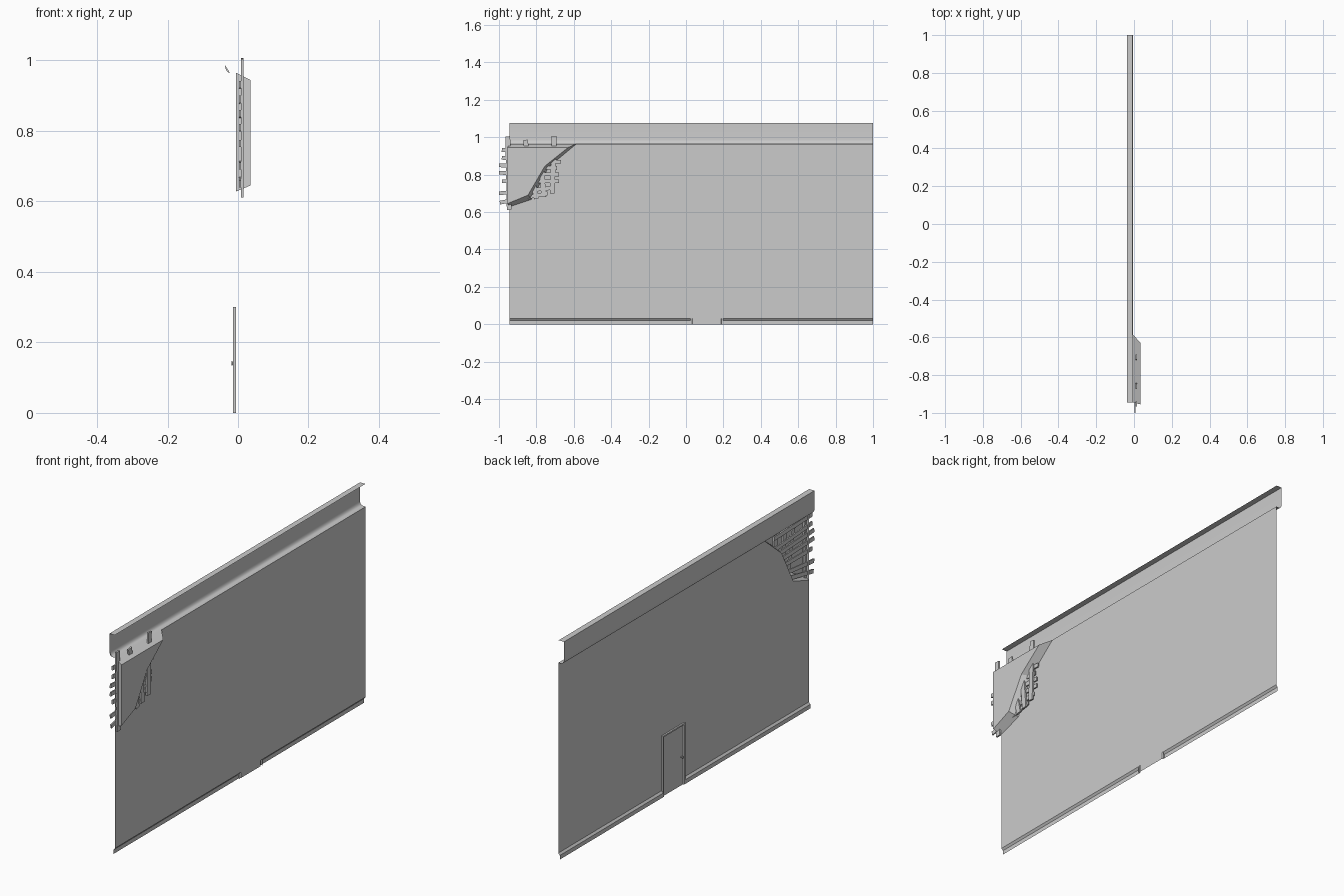
import bpy, bmesh, math
from mathutils import Matrix

if "Cube" in bpy.data.objects:
    bpy.data.objects.remove(bpy.data.objects["Cube"])

WX = -0.006            # wall plane
Y0, Y1 = -0.945, 1.0   # wall ends
D0, D1, DH = 0.024, 0.198, 0.30  # door opening


def finish(name, bm, face_room=True):
    """Store a bmesh as an object; sheets are turned to face the room (-x)."""
    bm.normal_update()
    if face_room and sum(f.normal.x * f.calc_area() for f in bm.faces) > 0:
        bmesh.ops.reverse_faces(bm, faces=bm.faces[:])
    me = bpy.data.meshes.new(name)
    bm.to_mesh(me)
    bm.free()
    ob = bpy.data.objects.new(name, me)
    bpy.context.collection.objects.link(ob)
    return ob


def loft(name, rows, close=False, cap=False):
    """Skin rows of points with quads; optionally fill the last row."""
    bm = bmesh.new()
    vs = [[bm.verts.new(p) for p in r] for r in rows]
    n = len(rows[0])
    for a, b in zip(vs, vs[1:]):
        for i in range(n if close else n - 1):
            j = (i + 1) % n
            bm.faces.new((a[i], a[j], b[j], b[i]))
    if cap:
        bm.faces.new(vs[-1])
    return finish(name, bm)


def strip(name, profile, ya, yb):
    """Run an open x-z profile along y."""
    return loft(name, [[(x, ya, z), (x, yb, z)] for x, z in profile])


# wall sheet with the door opening and the broken corner left out
hole = [(-0.585, 0.965), (-0.735, 0.84), (-0.825, 0.668), (Y0, 0.628)]
outline = [(Y0, 0.03), (D0, 0.03), (D0, DH), (D1, DH), (D1, 0.03),
           (Y1, 0.03), (Y1, 0.965)] + hole
bm = bmesh.new()
f = bm.faces.new([bm.verts.new((WX, y, z)) for y, z in outline])
bmesh.ops.triangulate(bm, faces=[f])
finish("wall", bm)

# recess behind the broken corner
front = [(Y0, 0.965)] + hole
back = [(-0.955, 0.945), (-0.63, 0.945), (-0.755, 0.845), (-0.845, 0.69), (-0.955, 0.645)]
loft("broken_recess", [[(WX, y, z) for y, z in front],
                       [(0.035, y, z) for y, z in back]], close=True, cap=True)

# baseboard on both sides of the door
base = [(-0.014, 0.0), (-0.014, 0.02), (WX, 0.03)]
strip("baseboard_left", base, Y0, D0)
strip("baseboard_right", base, D1, Y1)

# crown moulding: ledge, cove, fascia and top flange
cove = [(-0.037 + 0.014 * (1 - math.sin(t)), 0.965 + 0.022 * (1 - math.cos(t)))
        for t in [i * math.pi / 8 for i in range(5)]]
crown = strip("crown_moulding", [(WX, 0.965)] + cove + [(-0.037, 1.076), (-0.008, 1.076)], Y0, Y1)
bpy.context.view_layer.objects.active = crown
crown.select_set(True)
bpy.ops.object.shade_smooth_by_angle(angle=math.radians(35))
bm = bmesh.new()
bm.faces.new([bm.verts.new((x, Y0, z)) for x, z in cove])
finish("crown_end_cap", bm, False)

# door frame and door leaf
rows = []
for x, d in [(WX, 0), (-0.014, 0), (-0.014, 0.007), (-0.008, 0.011)]:
    rows.append([(x, D0 + d, 0), (x, D0 + d, DH - d), (x, D1 - d, DH - d), (x, D1 - d, 0)])
loft("door_frame", rows)
bm = bmesh.new()
bm.faces.new([bm.verts.new(p) for p in rows[-1]])
finish("door", bm)

# door knob: stem and ball
bm = bmesh.new()
turn = Matrix.Rotation(math.pi / 2, 4, 'Y')
bmesh.ops.create_cone(bm, cap_ends=True, segments=8, radius1=0.003, radius2=0.003, depth=0.008,
                      matrix=Matrix.Translation((-0.012, 0.05, 0.141)) @ turn)
bmesh.ops.create_cone(bm, cap_ends=True, segments=8, radius1=0.006, radius2=0.006, depth=0.004,
                      matrix=Matrix.Translation((-0.017, 0.05, 0.141)) @ turn)
finish("door_knob", bm, False)


def slat(name, a, b, x, width, thick):
    """Thin plank between two (y, z) points."""
    dy, dz = b[0] - a[0], b[1] - a[1]
    bm = bmesh.new()
    m = (Matrix.Translation((x, (a[0] + b[0]) / 2, (a[1] + b[1]) / 2))
         @ Matrix.Rotation(math.atan2(dz, dy), 4, 'X')
         @ Matrix.Diagonal((thick, math.hypot(dy, dz), width, 1)))
    bmesh.ops.create_cube(bm, size=1, matrix=m)
    finish(name, bm, False)


# horizontal laths fanning out past the corner: left y, left z, right y, right z
laths = [(-0.995, 0.65, -0.74, 0.70), (-1.0, 0.70, -0.70, 0.73), (-0.985, 0.765, -0.68, 0.765),
         (-1.0, 0.81, -0.68, 0.80), (-1.0, 0.85, -0.69, 0.835), (-0.985, 0.89, -0.67, 0.867),
         (-0.985, 0.932, -0.69, 0.925)]
for i, (ya, za, yb, zb) in enumerate(laths):
    slat(f"lath_{i + 1}", (ya, za), (yb, zb), 0.006, 0.02, 0.006)

# upright battens behind the laths
battens = [(-0.945, 0.612, -0.953, 1.005), (-0.80, 0.67, -0.86, 0.985),
           (-0.76, 0.68, -0.78, 0.93), (-0.715, 0.70, -0.705, 1.006)]
for i, (ya, za, yb, zb) in enumerate(battens):
    slat(f"batten_{i + 1}", (ya, za), (yb, zb), 0.012, 0.026, 0.008)
